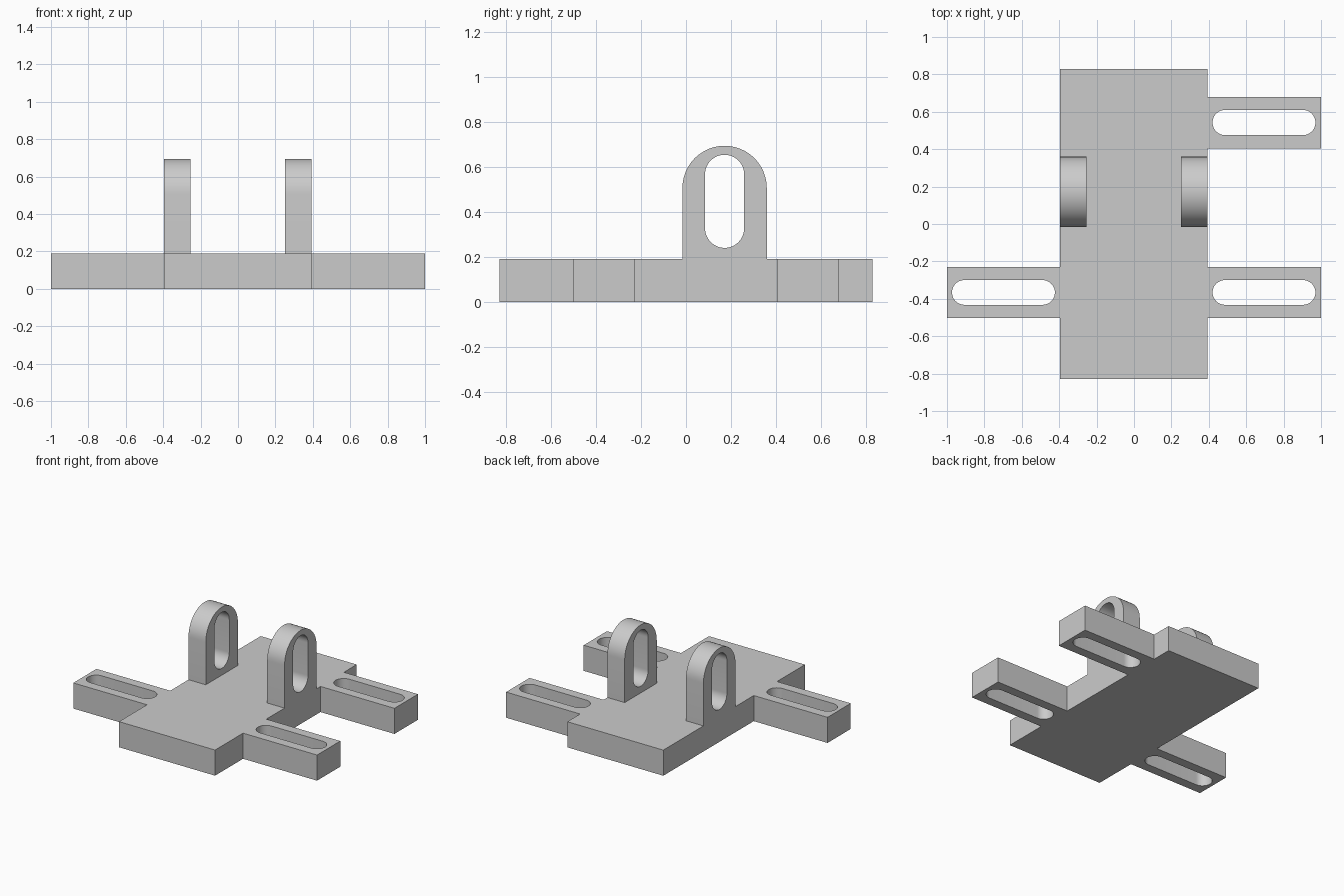
import bpy
import bmesh
from math import cos, sin, pi, radians
from mathutils import Matrix, Vector

cube = bpy.data.objects.get("Cube")
if cube:
    bpy.data.objects.remove(cube, do_unlink=True)

grey = bpy.data.materials.new("machined grey")
grey.use_nodes = True
grey.diffuse_color = (0.6, 0.6, 0.6, 1)
grey.node_tree.nodes["Principled BSDF"].inputs["Base Color"].default_value = (0.6, 0.6, 0.6, 1)


def arc(cx, cy, r, start, steps=24):
    """Half circle, counter-clockwise from the start angle."""
    return [(cx + r * cos(start + pi * i / steps), cy + r * sin(start + pi * i / steps))
            for i in range(steps + 1)]


def slot(u0, u1, v0, v1):
    """Round-ended slot outline, long in whichever direction is larger."""
    if u1 - u0 > v1 - v0:
        r, v = (v1 - v0) / 2, (v0 + v1) / 2
        return arc(u1 - r, v, r, -pi / 2) + arc(u0 + r, v, r, pi / 2)
    r, u = (u1 - u0) / 2, (u0 + u1) / 2
    return arc(u, v1 - r, r, 0) + arc(u, v0 + r, r, pi)


def extrude_profile(name, loops, depth, matrix):
    """Fill an outline with holes, extrude it along its normal and place it."""
    bm = bmesh.new()
    for loop in loops:
        verts = [bm.verts.new((u, v, 0)) for u, v in loop]
        for a, b in zip(verts, verts[1:] + verts[:1]):
            bm.edges.new((a, b))
    bmesh.ops.triangle_fill(bm, use_beauty=True, edges=bm.edges[:], normal=(0, 0, 1))
    top = bmesh.ops.extrude_face_region(bm, geom=bm.faces[:], use_keep_orig=True)["geom"]
    bmesh.ops.translate(bm, vec=Vector((0, 0, depth)),
                        verts=[g for g in top if isinstance(g, bmesh.types.BMVert)])
    bmesh.ops.recalc_face_normals(bm, faces=bm.faces[:])
    bm.transform(matrix)
    mesh = bpy.data.meshes.new(name)
    bm.to_mesh(mesh)
    bm.free()
    mesh.materials.append(grey)
    obj = bpy.data.objects.new(name, mesh)
    bpy.context.collection.objects.link(obj)
    bpy.ops.object.select_all(action="DESELECT")
    obj.select_set(True)
    bpy.context.view_layer.objects.active = obj
    bpy.ops.object.shade_smooth_by_angle(angle=radians(30))
    return obj


# Base plate with three slotted mounting arms
X0, X1, Y, THICK = -0.395, 0.393, 0.83, 0.19
FRONT, BACK = (-0.502, -0.23), (0.405, 0.68)
outline = [(X0, -Y), (X1, -Y)]
for y0, y1 in (FRONT, BACK):
    outline += [(X1, y0), (1, y0), (1, y1), (X1, y1)]
outline += [(X1, Y), (X0, Y)]
outline += [(X0, FRONT[1]), (-1, FRONT[1]), (-1, FRONT[0]), (X0, FRONT[0])]
EDGE = 0.07
slots = [slot(u, u + 0.55, y0 + EDGE, y1 - EDGE)
         for u, (y0, y1) in ((0.42, FRONT), (0.42, BACK), (-0.973, FRONT))]
extrude_profile("base_plate", [outline] + slots, THICK, Matrix())

# Pair of upright lugs: profile in (y, z), extruded along x
CY, R, TOP = 0.172, 0.188, 0.695
lug = [(CY - R, THICK), (CY + R, THICK)] + arc(CY, TOP - R, R, 0)
lug_slot = slot(CY - 0.087, CY + 0.087, 0.24, 0.655)
for name, x, width in (("right_lug", X0, 0.142), ("left_lug", X1 - 0.142, 0.142)):
    to_side = Matrix(((0, 0, 1, x), (1, 0, 0, 0), (0, 1, 0, 0), (0, 0, 0, 1)))
    extrude_profile(name, [lug, lug_slot], width, to_side)
